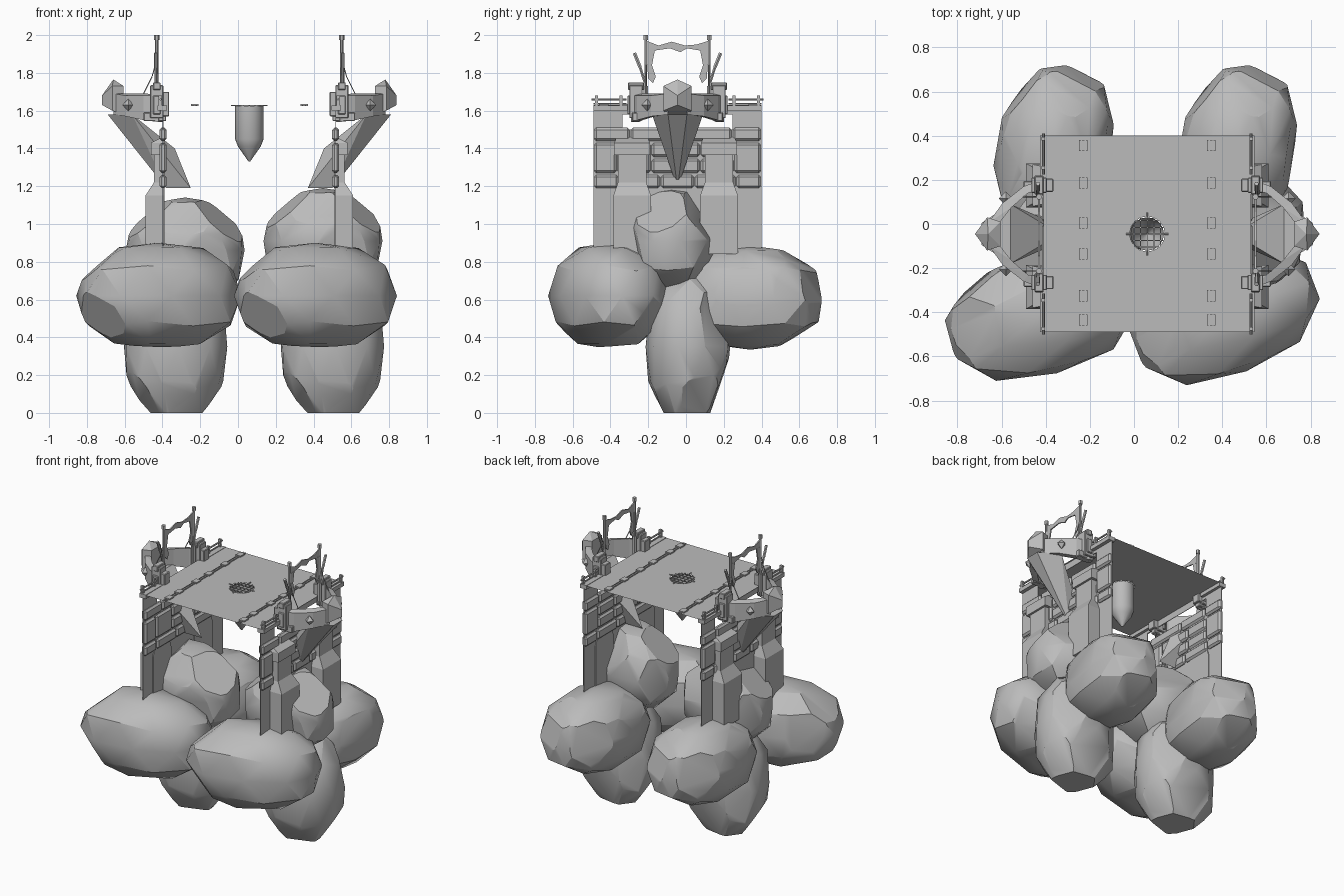
import bpy, bmesh, math
from mathutils import Vector, Matrix

cube = bpy.data.objects.get("Cube")
if cube:
    bpy.data.objects.remove(cube, do_unlink=True)

stone = bpy.data.materials.new("plain grey stone")
stone.use_nodes = True
GREY = (0.5, 0.5, 0.5, 1)
stone.diffuse_color = GREY
stone.node_tree.nodes["Principled BSDF"].inputs["Base Color"].default_value = GREY

CX, CY = 0.06, -0.045          # centre of the bridge
SIDES = (("left", 1), ("right", -1))


def finish(name, bm, smooth=None):
    bmesh.ops.recalc_face_normals(bm, faces=bm.faces)
    mesh = bpy.data.meshes.new(name)
    bm.to_mesh(mesh)
    bm.free()
    mesh.materials.append(stone)
    ob = bpy.data.objects.new(name, mesh)
    bpy.context.collection.objects.link(ob)
    if smooth:
        bpy.ops.object.select_all(action="DESELECT")
        ob.select_set(True)
        bpy.context.view_layer.objects.active = ob
        bpy.ops.object.shade_smooth_by_angle(angle=math.radians(smooth))


def hulls(name, pieces, bevel=0):
    """One object made of convex pieces, each a list of points."""
    bm = bmesh.new()
    for pts in pieces:
        verts = [bm.verts.new(p) for p in pts]
        bmesh.ops.convex_hull(bm, input=verts)
        loose = [v for v in verts if v.is_valid and not v.link_faces]
        bmesh.ops.delete(bm, geom=loose, context="VERTS")
    bmesh.ops.dissolve_limit(bm, angle_limit=0.01, verts=bm.verts, edges=bm.edges)
    if bevel:
        bmesh.ops.bevel(bm, geom=bm.edges[:], offset=bevel, segments=1, affect="EDGES")
    finish(name, bm)


def box(u, v, z):
    """Box corners from three (low, high) ranges."""
    return [(a, b, c) for a in u for b in v for c in z]


def place(s, pieces):
    """Bridge coordinates (outward, along, up) to world for one side."""
    return [[(CX + s * u, CY + v, z) for u, v, z in pts] for pts in pieces]


def rod(a, b, r, n=6):
    """Points of a straight rod between two places."""
    a, b = Vector(a), Vector(b)
    q = (b - a).to_track_quat("Z", "Y")
    ring = [q @ Vector((r * math.cos(t), r * math.sin(t), 0))
            for t in (2 * math.pi * i / n for i in range(n))]
    return [tuple(e + p) for e in (a, b) for p in ring]


def plate(name, s, u, outline, thick=0.008):
    """Thin upright sheet cut to an outline of (along, up) points."""
    bm = bmesh.new()
    face = bm.faces.new([bm.verts.new((CX + s * u, CY + v, z)) for v, z in outline])
    out = bmesh.ops.extrude_face_region(bm, geom=[face])
    moved = [g for g in out["geom"] if isinstance(g, bmesh.types.BMVert)]
    bmesh.ops.translate(bm, verts=moved, vec=(s * thick, 0, 0))
    finish(name, bm)


def boulder(name, centre, radii, turn, cuts):
    """Rounded, coarse rock with flat chipped facets."""
    bm = bmesh.new()
    bmesh.ops.create_icosphere(bm, subdivisions=2, radius=1)
    for v in bm.verts:
        v.co *= 1.02 * sum(abs(c) ** 2.5 for c in v.co) ** (-1 / 2.5)
    for nx, ny, nz, d in cuts:
        n = Vector((nx, ny, nz)).normalized()
        bmesh.ops.bisect_plane(bm, geom=bm.verts[:] + bm.edges[:] + bm.faces[:],
                               plane_co=n * d, plane_no=n, clear_outer=True)
        rim = [e for e in bm.edges if e.is_boundary]
        if rim:
            bmesh.ops.holes_fill(bm, edges=rim, sides=0)
    bm.transform(Matrix.Translation(centre) @ Matrix.Rotation(math.radians(turn), 4, "Z")
                 @ Matrix.Diagonal((*radii, 1)))
    finish(name, bm, 27)


# Boulders: two similar piles
FRONT = [(-.9, -.35, -.4, .93), (-.8, .1, .6, .95), (-.6, .75, .1, .95), (.9, .4, -.4, .98),
         (0, .1, -1, .96)]
BACK = [(.2, 1, .2, .94), (-.75, .6, .1, .93), (1, .05, .15, .93), (.1, .75, .75, .97),
        (0, .7, -.8, .97), (-.8, -.3, .6, 1.0)]
FOOT = [(0, 0, -1, .9), (-.8, -.2, -.8, .93), (.8, .2, -.8, .96), (.1, .9, -.55, .92),
        (0, -.9, -.7, 1.02), (-.7, .8, 0, .95), (.7, .7, .3, .9), (0, .6, .8, .9)]
TOP = [(.75, -.2, .7, .86), (-.7, -.2, .75, .88), (.4, -.9, -.2, .92), (-.9, .4, 0, .95),
       (.3, .8, .6, .87), (0, -.8, .6, .95)]
for side, dx, tx, rise, swing in (("right", 0, 0, 0, 15), ("left", .83, .73, .05, 21)):
    boulder(side + "_front_boulder", (-.42 + dx, -.41, .62), (.43, .27, .275), swing, FRONT)
    boulder(side + "_back_boulder", (-.36 + dx, .34, .61), (.26, .38, .27), -10, BACK)
    boulder(side + "_foot_boulder", (-.33 + dx, .01, .35), (.27, .22, .39), 4, FOOT)
    boulder(side + "_top_boulder", (-.28 + tx, -.07, .86 + rise), (.31, .23, .275), -6, TOP)

# Deck: single sheet with a round drain hole
HX, HY, HOLE, DECK = 0.47, 0.445, 0.08, 1.625
bm = bmesh.new()
inner, outer = [], []
for i in range(16):
    c, n = math.cos(i * math.pi / 8), math.sin(i * math.pi / 8)
    m = max(abs(c), abs(n))
    inner.append(bm.verts.new((CX + HOLE * c, CY + HOLE * n, DECK)))
    outer.append(bm.verts.new((CX + HX * c / m, CY + HY * n / m, DECK)))
for i in range(16):
    j = (i + 1) % 16
    bm.faces.new((inner[i], outer[i], outer[j], inner[j]))
finish("deck", bm)

# Drain well with pointed bottom, and its grate
bm = bmesh.new()
rings = [[bm.verts.new((CX + r * math.cos(i * math.pi / 8), CY + r * math.sin(i * math.pi / 8), z))
          for i in range(16)] for r, z in ((.076, DECK), (.076, 1.45), (.06, 1.41), (.004, 1.33))]
for a, b in zip(rings, rings[1:]):
    for i in range(16):
        bm.faces.new((a[i], a[i - 1], b[i - 1], b[i]))
bm.faces.new(rings[-1])
finish("drain_well", bm, 35)
bars = []
for k in range(-2, 3):
    p = k * .03
    h = math.sqrt(HOLE ** 2 - p ** 2)
    bars += [box((CX + p - .002, CX + p + .002), (CY - h, CY + h), (1.624, 1.629)),
             box((CX - h, CX + h), (CY + p - .002, CY + p + .002), (1.624, 1.629))]
for a in range(4):
    c, n = math.cos(a * math.pi / 2), math.sin(a * math.pi / 2)
    bars.append(rod((CX + c * .076, CY + n * .076, 1.627), (CX + c * .097, CY + n * .097, 1.627), .004))
hulls("drain_grate", bars)

for side, s in SIDES:
    # Riveted seam on the deck
    seam = [box((.278, .284), (-HY, HY), (DECK, 1.63)), box((.296, .3), (-HY, HY), (DECK, 1.63))]
    for v in (.4, .23, .05, -.09, -.28, -.39):
        seam.append(box((.27, .31), (v - .025, v + .025), (DECK, 1.634)))
    hulls(side + "_deck_seam", place(s, seam))

    # Side wall, fascia and brick courses
    wall = [box((.455, .459), (-HY, HY), (.82, 1.5)), box((.455, .459), (-HY, HY), (1.58, DECK))]
    for e in (-1, 1):
        wall.append(box((.455, .459), sorted((e * .29, e * HY)), (1.5, 1.58)))
    hulls(side + "_wall", place(s, wall))
    bricks = []
    for lo, hi, joints in ((1.44, 1.51, (-.445, -.25, .05, .29, .445)),
                           (1.19, 1.26, (-.445, -.31, -.09, .09, .31, .445))):
        for a, b in zip(joints, joints[1:]):
            bricks.append(box((.438, .476), (a + .003, b - .003), (lo, hi)))
    for a, b, split in ((-.445, -.32, 0), (-.32, -.14, 0), (-.14, .12, 1), (.12, .3, 1), (.3, .445, 0)):
        spans = ((1.27, 1.345), (1.355, 1.43)) if split else ((1.27, 1.43),)
        bricks += [box((.438, .476), (a + .003, b - .003), span) for span in spans]
    hulls(side + "_bricks", place(s, bricks), .012)

    # Buttresses: flared foot, slim shaft, sloping cap
    for part, v in (("front", -.24), ("back", .22)):
        levels = ((.84, .55, .1), (1.15, .55, .1), (1.22, .505, .075), (1.37, .505, .075))
        pieces = [[(u, v + w, z) for z, d, h in pair for u in (.45, d) for w in (-h, h)]
                  for pair in zip(levels, levels[1:])]
        pieces.append(box((.45, .52), (v - .095, v + .095), (1.365, 1.43))
                      + [(.45, v - .08, 1.465), (.45, v + .08, 1.465)])
        hulls(f"{side}_{part}_buttress", place(s, pieces))

    # Balcony bracket
    hulls(side + "_balcony_bracket", place(s, [[
        (.75, -.05, 1.58), (.75, .05, 1.58), (.62, -.135, 1.58), (.62, .135, 1.58),
        (.44, 0, 1.19), (.31, 0, 1.19), (.395, 0, 1.4)]]))

    # Balcony parapet: prow block, arms, studs and end towers
    prow = [[(.665, w * .055, z) for w in (-1, 1) for z in (1.58, 1.73)]
            + [(.78, 0, 1.63), (.78, 0, 1.68), (.72, 0, 1.765)]
            + [(.725, w * .075, z) for w in (-1, 1) for z in (1.6, 1.73)]]
    hulls(side + "_balcony_prow", place(s, prow))
    arms, studs, towers = [], [], []
    arm_path = (((.72, .05, 1.58, 1.69), (.67, .05, 1.58, 1.69)),
                ((.655, .14, 1.57, 1.68), (.615, .12, 1.57, 1.69)),
                ((.56, .215, 1.55, 1.68), (.54, .185, 1.55, 1.69)),
                ((.48, .245, 1.54, 1.68), (.46, .205, 1.54, 1.68)))
    for e in (-1, 1):
        for near, far in zip(arm_path, arm_path[1:]):
            arms.append([(u, e * v, z) for u, v, lo, hi in near + far for z in (lo, hi)])
        c = Vector((.64, e * .16, 1.63))
        studs.append([tuple(c + Vector(d) * r) for r in (-.032, .032)
                      for d in ((1, 0, 0), (0, 1, 0), (0, 0, 1))])
        v = e * .22
        towers += [box((.455, .525), (v - .035, v + .035), (1.56, 1.735)),
                   box((.47, .51), (v - .042, v + .042), (1.71, 1.75)),
                   box((.425, .47), (v - .03, v + .03), (1.57, 1.7)),
                   box((.47, .51), sorted((v, v + e * .045)), (1.58, 1.68)),
                   box((.44, .56), (v - .02, v + .02), (1.545, 1.59))]
    hulls(side + "_balcony_arms", place(s, arms))
    hulls(side + "_balcony_studs", place(s, studs))
    hulls(side + "_balcony_towers", place(s, towers), .004)

    # Flag poles with finials, stays and tilted spikes
    poles = []
    for e in (-1, 1):
        v = e * .168
        poles += [rod((.49, v, 1.57), (.49, v, 1.99), .009), rod((.49, v, 1.975), (.49, v, 2), .014),
                  rod((.49, v, 1.6), (.49, v, 1.73), .014),
                  rod((.495, v + e * .005, 1.75), (.495, v + e * .03, 1.83), .008),
                  rod((.495, v + e * .03, 1.83), (.495, v + e * .06, 1.905), .01),
                  rod((.49, v, 1.87), (.515, v, 1.78), .003), rod((.515, v, 1.78), (.56, v, 1.69), .003)]
    hulls(side + "_flag_poles", place(s, poles))

    # Swagged banner and hanging drapes
    top = [(-.165, 1.97), (-.1, 1.945), (-.03, 1.965), (.04, 1.945), (.1, 1.95), (.165, 1.97)]
    hem = [(.165, 1.91), (.11, 1.92), (.05, 1.93), (.015, 1.91), (-.04, 1.93), (-.11, 1.92), (-.165, 1.9)]
    plate(side + "_banner", s, .486, top + hem)
    for part, e in (("front", -1), ("back", 1)):
        drape = [(.165, 1.92), (.12, 1.92), (.135, 1.84), (.115, 1.78), (.13, 1.745), (.155, 1.77), (.16, 1.84)]
        plate(f"{side}_{part}_drape", s, .487, [(e * v, z) for v, z in drape])

    # Short railings at the deck corners
    rails = []
    for e in (-1, 1):
        rails += [rod((.47, e * .27, 1.66), (.47, e * .455, 1.66), .006),
                  rod((.47, e * .27, 1.637), (.47, e * .445, 1.637), .005),
                  box((.435, .485), sorted((e * .26, e * HY)), (1.6, 1.628))]
        for v in (.3, .43):
            rails.append(box((.462, .48), (e * v - .008, e * v + .008), (1.62, 1.68)))
    hulls(side + "_railings", place(s, rails))
